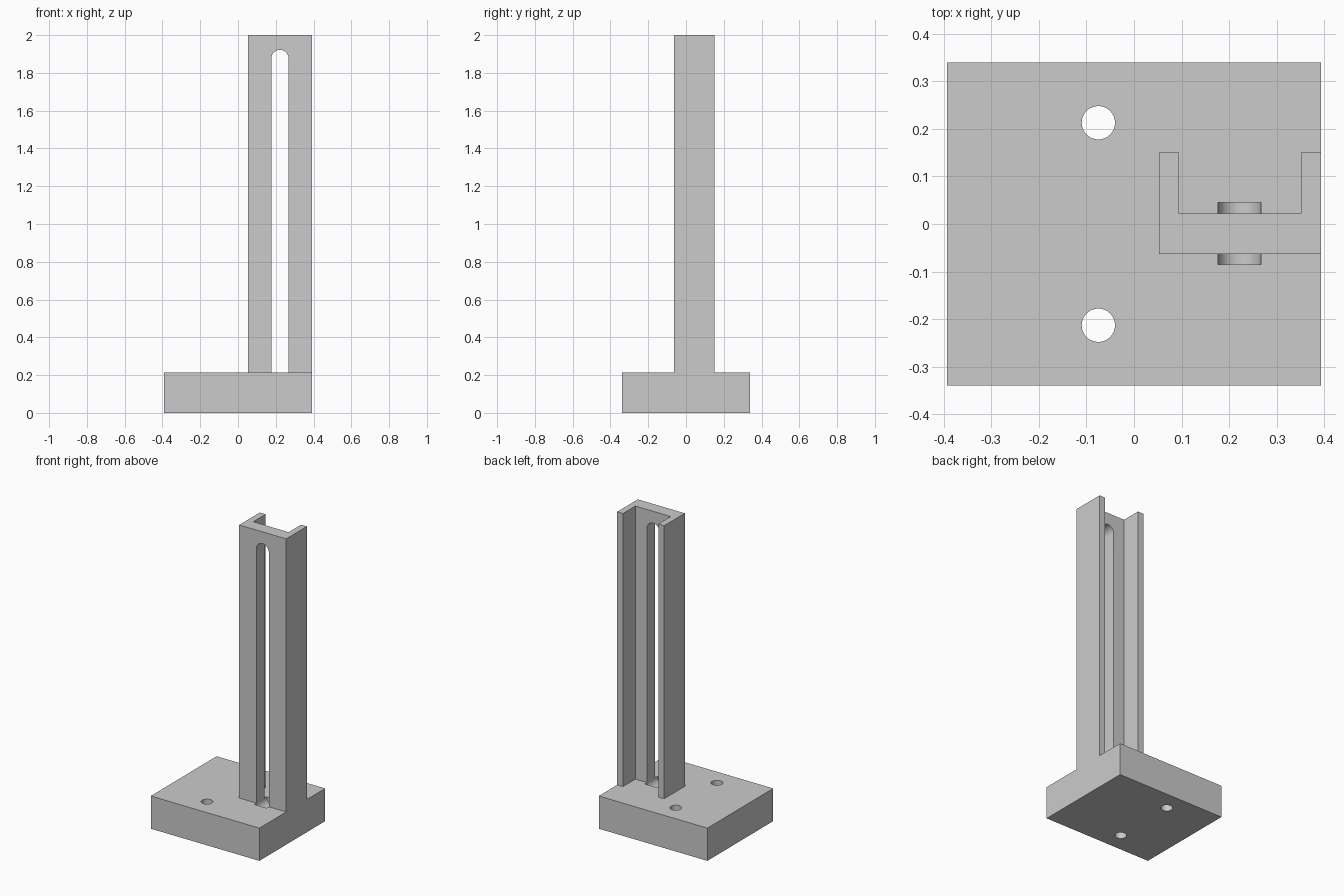
import bpy, bmesh
from math import sin, cos, pi, radians
from mathutils import Vector

cube = bpy.data.objects.get("Cube")
if cube:
    bpy.data.objects.remove(cube, do_unlink=True)

BASE_X, BASE_Y, BASE_TOP, TOP = 0.393, 0.34, 0.214, 2.0
SLOT_X, SLOT_R, SLOT_END = 0.222, 0.045, 1.877

grey = bpy.data.materials.new("plain grey")
grey.use_nodes = True
grey.diffuse_color = (0.6, 0.6, 0.6, 1)
grey.node_tree.nodes["Principled BSDF"].inputs["Base Color"].default_value = grey.diffuse_color


def prism(name, profile, start, depth):
    """Extrude a flat closed profile of 3D points along the depth vector."""
    bm = bmesh.new()
    face = bm.faces.new([bm.verts.new(Vector(p) + Vector(start)) for p in profile])
    grown = bmesh.ops.extrude_face_region(bm, geom=[face], use_keep_orig=True)
    moved = [g for g in grown["geom"] if isinstance(g, bmesh.types.BMVert)]
    bmesh.ops.translate(bm, verts=moved, vec=depth)
    bmesh.ops.recalc_face_normals(bm, faces=bm.faces)
    mesh = bpy.data.meshes.new(name)
    bm.to_mesh(mesh)
    bm.free()
    mesh.materials.append(grey)
    obj = bpy.data.objects.new(name, mesh)
    bpy.context.collection.objects.link(obj)
    return obj


def arc(radius, start, end, steps):
    return [(radius * cos(start + (end - start) * i / steps),
             radius * sin(start + (end - start) * i / steps)) for i in range(steps + 1)]


def cut(obj, cutter):
    mod = obj.modifiers.new("cut", 'BOOLEAN')
    mod.operation = 'DIFFERENCE'
    mod.solver = 'EXACT'
    mod.object = cutter
    bpy.ops.object.select_all(action='DESELECT')
    bpy.context.view_layer.objects.active = obj
    obj.select_set(True)
    bpy.ops.object.modifier_apply(modifier=mod.name)


# Base block
corners = [(-1, -1), (1, -1), (1, 1), (-1, 1)]
base = prism("base", [(x * BASE_X, y * BASE_Y, 0) for x, y in corners],
             (0, 0, 0), (0, 0, BASE_TOP))

# Upright channel, open towards the back
left, right, front, back = 0.053, BASE_X, -0.063, 0.15
web_back, wall = 0.022, 0.042
channel = [(left, front), (right, front), (right, back), (right - wall, back),
           (right - wall, web_back), (left + wall, web_back),
           (left + wall, back), (left, back)]
post = prism("upright_channel", [(x, y, 0) for x, y in channel],
             (0, 0, BASE_TOP), (0, 0, TOP - BASE_TOP))

# Long round-ended slot, which also grooves the top of the base
slot = [(x, 0, z + SLOT_END) for x, z in arc(SLOT_R, 0, pi, 32)]
slot += [(x, 0, z + BASE_TOP) for x, z in arc(SLOT_R, pi, 2 * pi, 32)]
cutters = [prism("slot_cutter", slot, (SLOT_X, -0.085, 0), (0, 0.13, 0))]
cut(post, cutters[0])

# Two mounting holes through the base
for side in (-1, 1):
    circle = [(x, y, 0) for x, y in arc(0.035, 0, 2 * pi, 48)[:-1]]
    cutters.append(prism("hole_cutter", circle, (-0.075, side * 0.213, -0.1), (0, 0, 0.5)))
for cutter in cutters:
    cut(base, cutter)
for cutter in cutters:
    bpy.data.objects.remove(cutter, do_unlink=True)

# Smooth the round cuts, keep the edges sharp
for obj in (base, post):
    bpy.ops.object.select_all(action='DESELECT')
    bpy.context.view_layer.objects.active = obj
    obj.select_set(True)
    bpy.ops.object.shade_smooth_by_angle(angle=radians(30))
